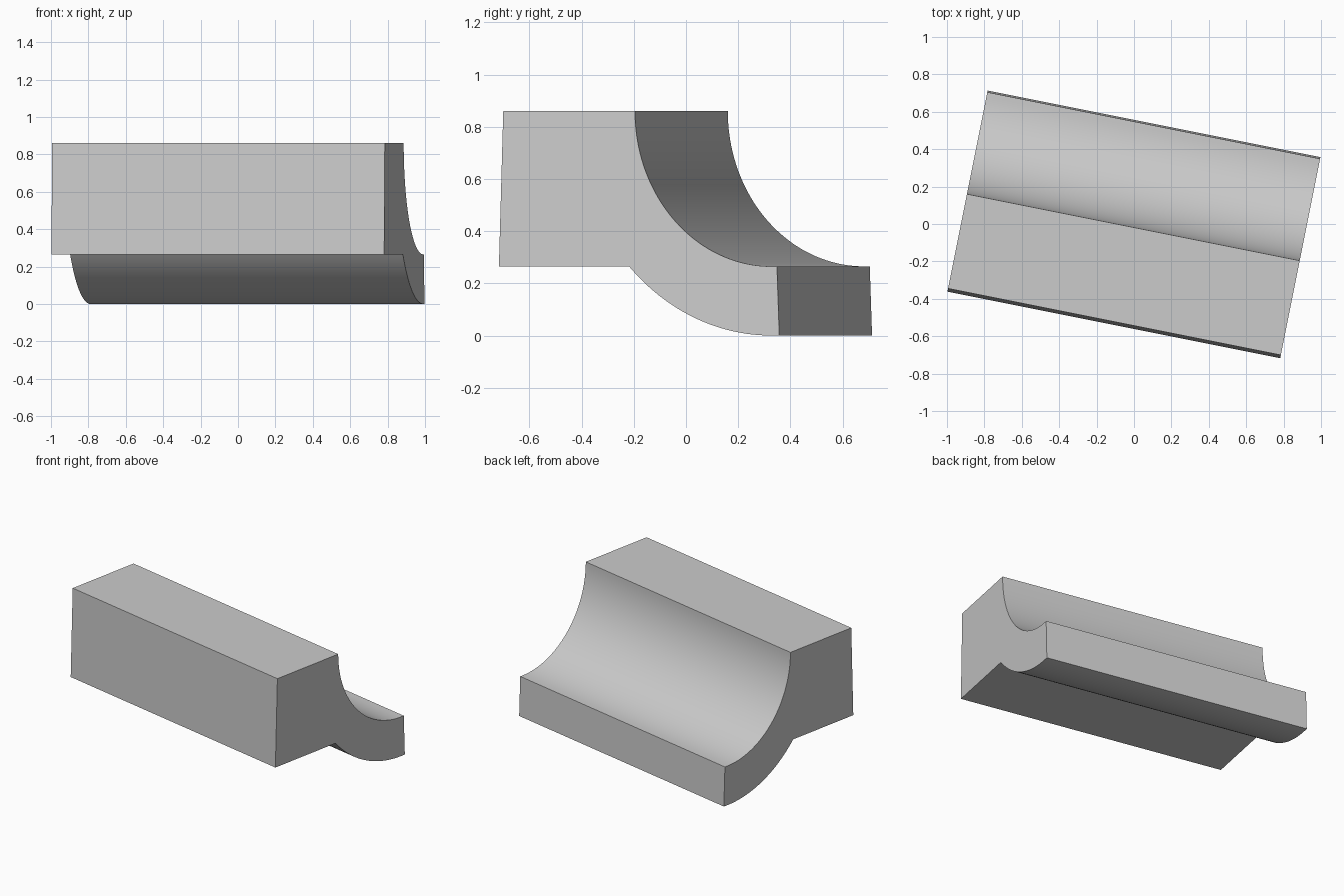
import bpy, bmesh
from math import sin, cos, pi, asin, acos, atan2

if "Cube" in bpy.data.objects:
    bpy.data.objects.remove(bpy.data.objects["Cube"])

HALF_LENGTH = 0.907
YAW = atan2(-0.355, 1.775)
CV, CZ = 0.515, 0.86          # shared centre of the cove and belly arcs


def arc(a, b, start, end, n):
    """Points on an ellipse below the shared centre."""
    return [(CV - a * cos(t), CZ - b * sin(t))
            for t in (start + (end - start) * i / n for i in range(n + 1))]


def extrude_profile(name, profile, half):
    """Extrude a closed (y, z) profile along local x."""
    bm = bmesh.new()
    face = bm.faces.new([bm.verts.new((-half, y, z)) for y, z in profile])
    result = bmesh.ops.extrude_face_region(bm, geom=[face], use_keep_orig=True)
    verts = [g for g in result["geom"] if isinstance(g, bmesh.types.BMVert)]
    bmesh.ops.translate(bm, verts=verts, vec=(2 * half, 0, 0))
    bmesh.ops.recalc_face_normals(bm, faces=bm.faces)
    mesh = bpy.data.meshes.new(name)
    bm.to_mesh(mesh)
    bm.free()
    obj = bpy.data.objects.new(name, mesh)
    bpy.context.collection.objects.link(obj)
    return obj


# Block front, concave cove on top, rounded belly underneath
cove = arc(0.533, 0.595, 0, pi / 2, 40)
belly = arc(0.77, 0.86, acos((CV - 0.546) / 0.77), asin((CZ - 0.265) / 0.86), 30)
profile = [(-0.55, 0.265), (-0.533, 0.86)] + cove + [(0.537, 0.265)] + belly

moulding = extrude_profile("cove_moulding", profile, HALF_LENGTH)
moulding.rotation_euler.z = YAW

# Smooth curves, sharp corners
bpy.context.view_layer.objects.active = moulding
moulding.select_set(True)
bpy.ops.object.shade_smooth_by_angle(angle=pi / 6)
